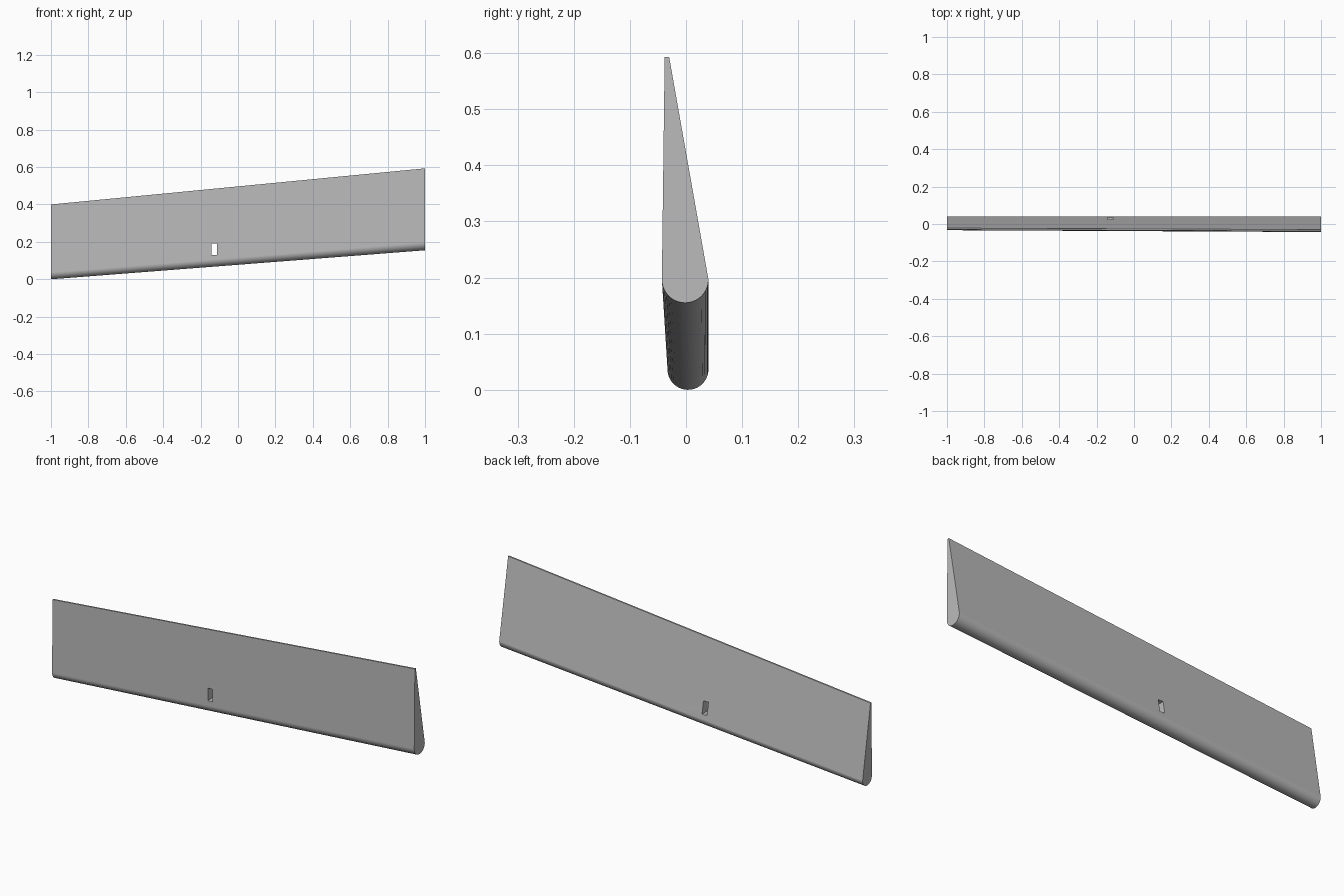
import bpy, bmesh, math

if "Cube" in bpy.data.objects:
    bpy.data.objects.remove(bpy.data.objects["Cube"], do_unlink=True)

grey = bpy.data.materials.new("light grey")
grey.use_nodes = True
grey.diffuse_color = (0.5, 0.5, 0.5, 1)
grey.node_tree.nodes["Principled BSDF"].inputs["Base Color"].default_value = (0.5, 0.5, 0.5, 1)


def section(front, back, bottom, top, tip_front, tip_back, steps=20):
    """Closed tapered section: round lower nose, thin flat upper edge, as (y, z)."""
    radius, mid = (back - front) / 2, (back + front) / 2
    arc = []
    for i in range(steps + 1):
        a = math.pi * (1 + i / steps)
        arc.append((mid + radius * math.cos(a), bottom + radius + radius * math.sin(a)))
    return arc + [(tip_back, top), (tip_front, top)]


def make_object(name, bm):
    bmesh.ops.recalc_face_normals(bm, faces=bm.faces)
    mesh = bpy.data.meshes.new(name)
    bm.to_mesh(mesh)
    bm.free()
    mesh.materials.append(grey)
    obj = bpy.data.objects.new(name, mesh)
    bpy.context.collection.objects.link(obj)
    return obj


# Tapered blade lofted between the two end sections
bm = bmesh.new()
ends = [(-1, section(-0.033, 0.04, 0.0, 0.4, -0.03, -0.022)),
        (1, section(-0.043, 0.04, 0.155, 0.593, -0.038, -0.03))]
loops = [[bm.verts.new((x, y, z)) for y, z in pts] for x, pts in ends]
n = len(loops[0])
for i in range(n):
    j = (i + 1) % n
    bm.faces.new((loops[0][i], loops[0][j], loops[1][j], loops[1][i]))
for loop in loops:
    bm.faces.new(loop)
blade = make_object("blade", bm)

# Slot cut straight through the blade
bm = bmesh.new()
bmesh.ops.create_cube(bm, size=1)
bmesh.ops.scale(bm, vec=(0.027, 0.4, 0.062), verts=bm.verts)
bmesh.ops.translate(bm, vec=(-0.127, 0, 0.161), verts=bm.verts)
cutter = make_object("slot_cutter", bm)
cutter.hide_render = True

bpy.context.view_layer.objects.active = blade
blade.select_set(True)
cut = blade.modifiers.new("slot", "BOOLEAN")
cut.operation, cut.solver, cut.object = "DIFFERENCE", "EXACT", cutter
bpy.ops.object.modifier_apply(modifier=cut.name)
bpy.data.objects.remove(cutter, do_unlink=True)

# Smooth nose, crisp ends and upper edge
bpy.ops.object.shade_smooth_by_angle(angle=math.radians(30))
weighted = blade.modifiers.new("weighted_normals", "WEIGHTED_NORMAL")
weighted.keep_sharp = True
